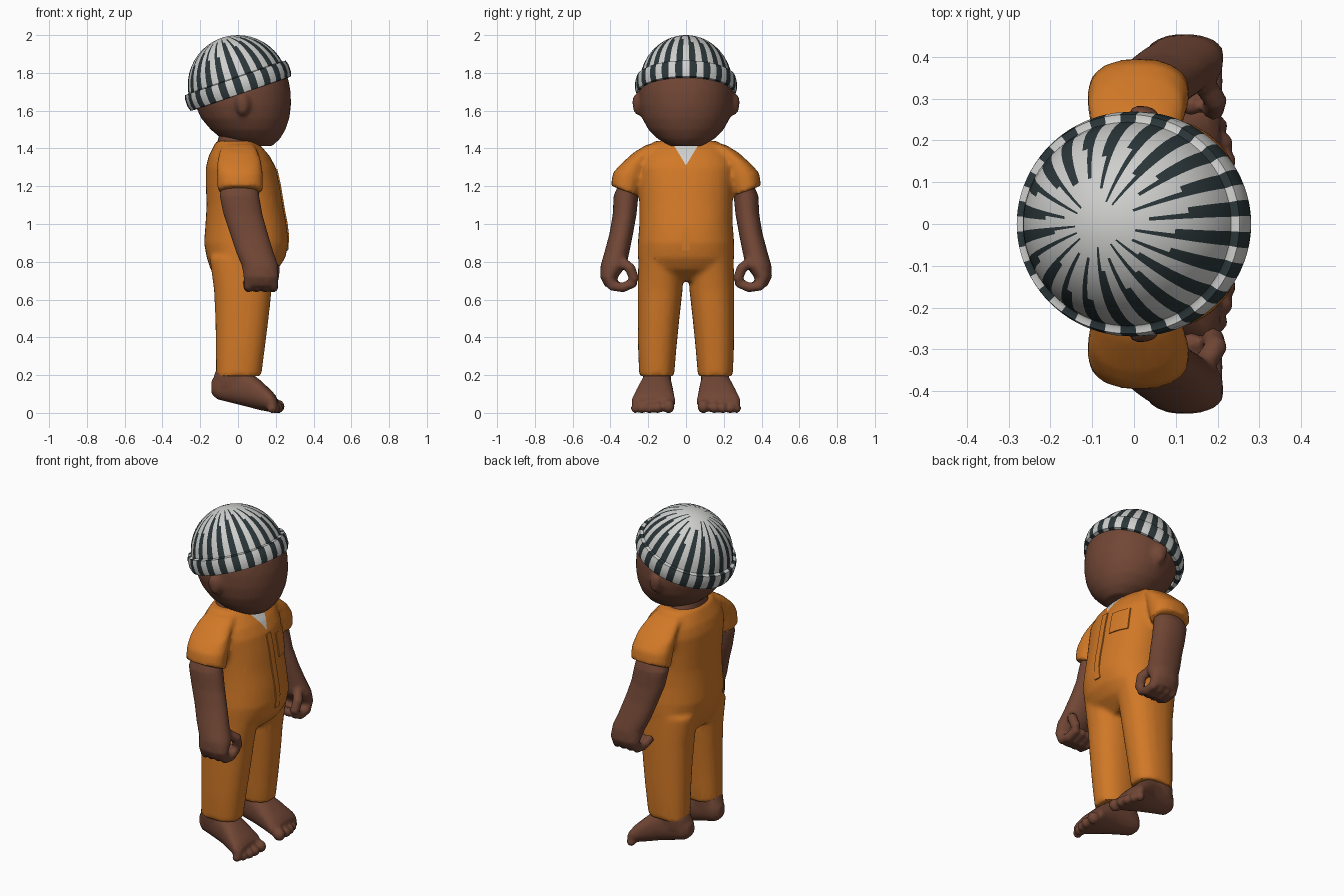
import bpy, bmesh, math, random
from mathutils import Matrix, Vector

if "Cube" in bpy.data.objects:
    bpy.data.objects.remove(bpy.data.objects["Cube"])

random.seed(4)


def material(name, rgb):
    m = bpy.data.materials.new(name)
    m.diffuse_color = (*rgb, 1)
    m.use_nodes = True
    m.node_tree.nodes["Principled BSDF"].inputs["Base Color"].default_value = m.diffuse_color
    return m


ORANGE = material("orange cloth", (0.64, 0.19, 0.02))
SKIN = material("brown skin", (0.165, 0.062, 0.036))
PALE = material("pale grey knit", (0.62, 0.62, 0.61))
DARK = material("dark slate knit", (0.024, 0.037, 0.041))


def loft(bm, rings, axis="z", side=1, n=28, power=2.3):
    """Rings are (t, a0, a1, b0, b1[, slope]); axis z: a=x b=y, axis x: a=y b=z."""
    loops = []
    for t, a0, a1, b0, b1, *slope in rings:
        loop = []
        for k in range(n):
            c, s = math.cos(math.tau * k / n), math.sin(math.tau * k / n)
            da = math.copysign(abs(c) ** (2 / power), c) * (a1 - a0) / 2
            db = math.copysign(abs(s) ** (2 / power), s) * (b1 - b0) / 2
            a, b = (a0 + a1) / 2 + da, (b0 + b1) / 2 + db
            h = t + (slope[0] * db if slope else 0)
            p = (a, b * side, h) if axis == "z" else (h, a * side, b)
            loop.append(bm.verts.new(p))
        loops.append(loop)
    for lo, hi in zip(loops, loops[1:]):
        for k in range(n):
            bm.faces.new((lo[k], lo[(k + 1) % n], hi[(k + 1) % n], hi[k]))
    bm.faces.new(loops[0])
    bm.faces.new(loops[-1])


def ball(bm, centre, radii, side=1):
    x, y, z = centre
    mat = Matrix.Translation((x, y * side, z)) @ Matrix.Diagonal((*radii, 1))
    bmesh.ops.create_uvsphere(bm, u_segments=14, v_segments=10, radius=1, matrix=mat)


def finger(bm, points, r, side):
    for p, q in zip(points, points[1:]):
        for k in range(4):
            ball(bm, Vector(p).lerp(Vector(q), k / 3), (r, r, r), side)


def finish(name, bm, mats, voxel=0, smooth=3, angle=50):
    bmesh.ops.recalc_face_normals(bm, faces=bm.faces)
    me = bpy.data.meshes.new(name)
    bm.to_mesh(me)
    bm.free()
    ob = bpy.data.objects.new(name, me)
    bpy.context.collection.objects.link(ob)
    for m in mats:
        me.materials.append(m)
    bpy.ops.object.select_all(action="DESELECT")
    ob.select_set(True)
    bpy.context.view_layer.objects.active = ob
    if voxel:
        # fuse the overlapping volumes into one skin
        mod = ob.modifiers.new("fuse", "REMESH")
        mod.mode, mod.voxel_size = "VOXEL", voxel
        bpy.ops.object.modifier_apply(modifier=mod.name)
        mod = ob.modifiers.new("soften", "SMOOTH")
        mod.factor, mod.iterations = 0.5, smooth
        bpy.ops.object.modifier_apply(modifier=mod.name)
        mod = ob.modifiers.new("simplify", "DECIMATE")
        mod.ratio = 0.35
        bpy.ops.object.modifier_apply(modifier=mod.name)
    bpy.ops.object.shade_smooth_by_angle(angle=math.radians(angle))
    return ob


# jumpsuit: torso, trouser legs and sleeves
bm = bmesh.new()
torso = [(.70, -.11, .13, .18), (.76, -.145, .21, .235), (.82, -.165, .25, .255),
         (.90, -.18, .268, .255), (1.0, -.172, .257, .247), (1.1, -.166, .237, .247),
         (1.2, -.17, .222, .25), (1.3, -.17, .2, .26), (1.36, -.155, .168, .245),
         (1.41, -.13, .125, .2), (1.44, -.115, .09, .165)]
loft(bm, [(z, a, b, -w, w) for z, a, b, w in torso], n=40)
for s in (1, -1):
    loft(bm, [(.195, -.117, .123, .063, .248), (.35, -.117, .143, .05, .254),
              (.5, -.12, .162, .035, .255), (.65, -.127, .178, .018, .256),
              (.82, -.15, .21, .015, .252)], side=s)
    loft(bm, [(1.175, -.108, .132, .25, .397, .38), (1.26, -.112, .132, .22, .388, .1),
              (1.335, -.11, .122, .19, .352, -.3), (1.395, -.095, .1, .13, .28, -.25),
              (1.425, -.075, .08, .1, .21, -.1)], side=s)
suit = finish("jumpsuit", bm, [ORANGE, PALE], voxel=.014)

# undershirt showing in the V neck, cut into the front of the suit
bm = bmesh.new()
bm.from_mesh(suit.data)
for s in (1, -1):
    near = [f for f in bm.faces if f.calc_center_median().x > .06
            and f.calc_center_median().z > 1.26 and abs(f.calc_center_median().y) < .14]
    geom = set(near) | {e for f in near for e in f.edges} | {v for f in near for v in f.verts}
    bmesh.ops.bisect_plane(bm, geom=list(geom), plane_co=(0, 0, 1.31), plane_no=(0, s, -.6))
for f in bm.faces:
    c = f.calc_center_median()
    f.material_index = int(c.x > .06 and abs(c.y) < .6 * (c.z - 1.31))
bm.to_mesh(suit.data)
bm.free()


def patch(name, y0, y1, z0, z1):
    """Thin cloth plate laid on the front of the suit."""
    bm = bmesh.new()
    bmesh.ops.create_grid(bm, x_segments=6, y_segments=6, size=.5)
    for v in bm.verts:
        y, z = y0 + (v.co.x + .5) * (y1 - y0), z0 + (v.co.y + .5) * (z1 - z0)
        hit, loc, _, _ = suit.ray_cast((1, y, z), (-1, 0, 0))
        v.co = (loc.x if hit else .2, y, z)
    out = bmesh.ops.extrude_face_region(bm, geom=bm.faces[:])
    for v in out["geom"]:
        if isinstance(v, bmesh.types.BMVert):
            v.co.x += .007
    finish(name, bm, [ORANGE])


patch("chest_pocket", .065, .175, 1.13, 1.265)
patch("front_placket", -.02, .02, .86, 1.29)

# head with ears
bm = bmesh.new()
head = [(1.412, .03, .18, .08), (1.45, -.085, .222, .15), (1.5, -.145, .252, .2),
        (1.56, -.195, .272, .232), (1.63, -.228, .281, .248), (1.7, -.238, .279, .25),
        (1.77, -.24, .266, .243), (1.84, -.215, .22, .2), (1.89, -.14, .14, .13)]
loft(bm, [(z, a, b, -w, w) for z, a, b, w in head], n=36, power=2.05)
for s in (1, -1):
    ball(bm, (.025, .25, 1.635), (.038, .034, .062), s)
    ball(bm, (.01, .268, 1.65), (.024, .017, .038), s)
finish("head", bm, [SKIN], voxel=.013)

# neck
bm = bmesh.new()
loft(bm, [(1.36, -.11, .12, -.15, .15), (1.44, -.108, .085, -.13, .13),
          (1.47, -.1, .08, -.11, .11), (1.52, -.1, .1, -.1, .1)])
finish("neck", bm, [SKIN])

for s, word in ((1, "left"), (-1, "right")):
    # arm with a loosely curled hand
    bm = bmesh.new()
    loft(bm, [(1.25, -.08, .1, .23, .34), (1.15, -.098, .112, .252, .383),
              (1.05, -.077, .13, .262, .388), (.95, -.043, .158, .28, .405),
              (.85, -.01, .188, .3, .432), (.78, .02, .213, .315, .452),
              (.72, .03, .215, .36, .455), (.67, .05, .2, .37, .43)], side=s, power=2.1)
    for i in range(4):
        x = .055 + .044 * i
        finger(bm, [(x, .41, .72), (x, .39, .672), (x, .335, .664), (x - .005, .285, .685)],
               .026, s)
    finger(bm, [(.16, .35, .81), (.195, .295, .765), (.19, .277, .715)], .028, s)
    finish(word + "_arm", bm, [SKIN], voxel=.01, smooth=2)

    # bare foot with toes
    bm = bmesh.new()
    loft(bm, [(-.14, .115, .175, .1, .17), (-.11, .09, .205, .072, .215),
              (-.03, .08, .225, .052, .245), (.05, .073, .242, .032, .225),
              (.12, .064, .268, .014, .172), (.18, .056, .29, .003, .115),
              (.205, .07, .275, .002, .085)], axis="x", side=s)
    loft(bm, [(.14, -.125, .07, .08, .225), (.2, -.127, .075, .078, .23),
              (.26, -.1, .06, .09, .22)], side=s)
    for x, y, r in ((.212, .092, .036), (.215, .15, .03), (.21, .193, .028),
                    (.198, .234, .027), (.18, .268, .026)):
        ball(bm, (x, y, r - .002), (r, r * .9, r), s)
    finish(word + "_foot", bm, [SKIN], voxel=.01, smooth=2)

# knitted cap: turned-up cuff and dome, striped by column
bm = bmesh.new()
SEG = 88
profile = [(.245, -.03), (.262, -.047), (.281, -.045), (.289, -.02), (.289, .02),
           (.282, .043), (.268, .043)]
CUFF = len(profile)
elevations = [10, 17, 25, 33, 41, 49, 56, 63, 70, 77, 84]
profile += [(.266 * math.cos(math.radians(e)), .267 * math.sin(math.radians(e)))
            for e in elevations]
tilt = Matrix.Translation((0, 0, 1.733)) @ Matrix.Rotation(math.radians(-19), 4, "Y")
rows = [[bm.verts.new(tilt @ Vector((r * math.cos(math.tau * k / SEG),
                                     .93 * r * math.sin(math.tau * k / SEG), z)))
         for k in range(SEG)] for r, z in profile]
tip = bm.verts.new(tilt @ Vector((0, 0, .267)))
reach = [(random.uniform(58, 78), random.uniform(35, 60)) for _ in range(SEG // 4)]
for i in range(len(rows) - 1):
    for k in range(SEG):
        f = bm.faces.new((rows[i][k], rows[i][(k + 1) % SEG],
                          rows[i + 1][(k + 1) % SEG], rows[i + 1][k]))
        high, low = reach[k // 4]
        level = elevations[i - CUFF] if i >= CUFF else 0
        f.material_index = int((k % 4 == 1 and level < high) or (k % 4 == 2 and level < low))
for k in range(SEG):
    bm.faces.new((rows[-1][k], rows[-1][(k + 1) % SEG], tip))
finish("knitted_cap", bm, [PALE, DARK], angle=40)
